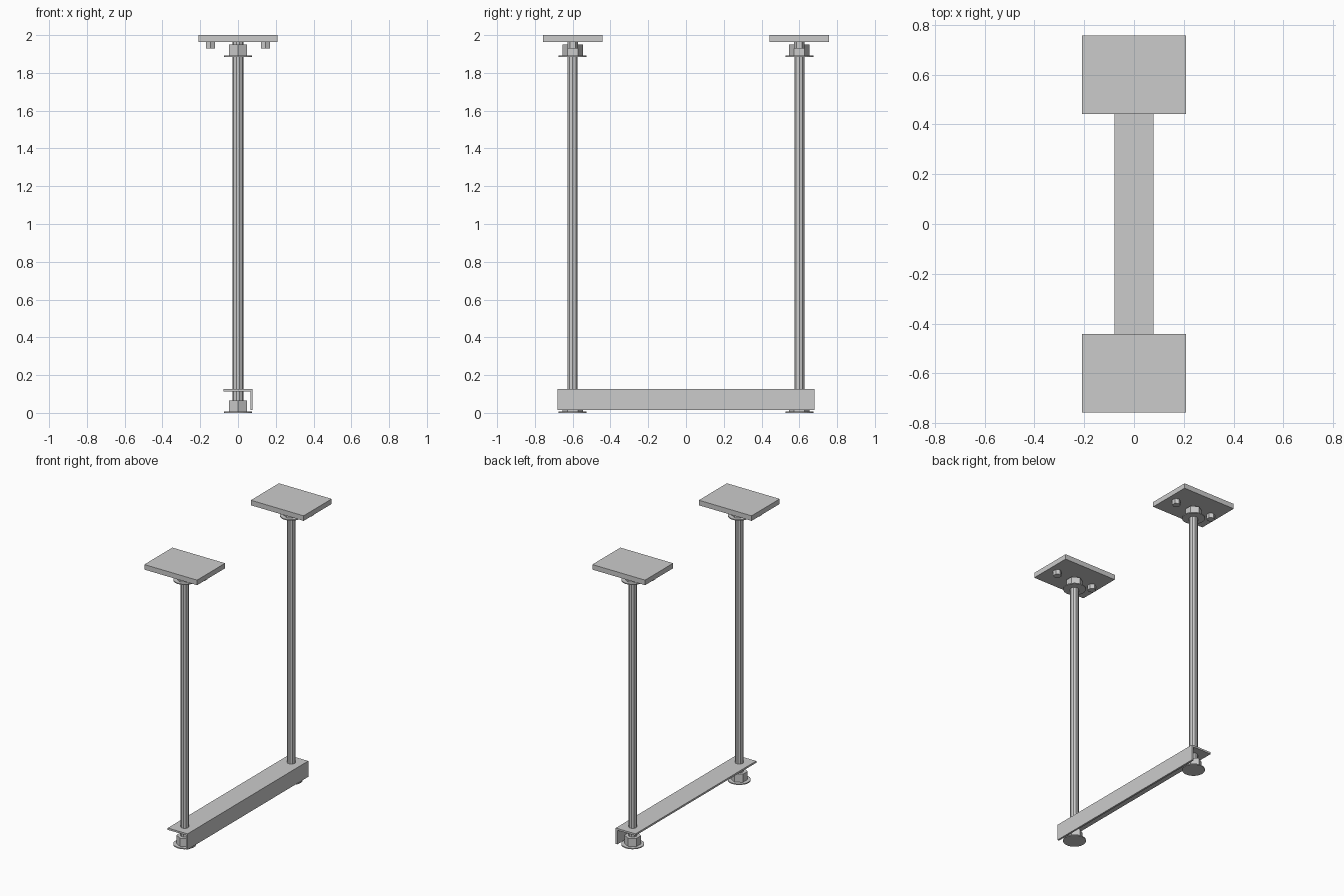
import bpy, bmesh
from math import radians
from mathutils import Matrix

if "Cube" in bpy.data.objects:
    bpy.data.objects.remove(bpy.data.objects["Cube"])


def finish(name, bm):
    bmesh.ops.recalc_face_normals(bm, faces=bm.faces)
    mesh = bpy.data.meshes.new(name)
    bm.to_mesh(mesh)
    bm.free()
    obj = bpy.data.objects.new(name, mesh)
    bpy.context.collection.objects.link(obj)
    return obj


def prism(name, sides, r, x, y, z0, z1, turn=0):
    bm = bmesh.new()
    m = Matrix.Translation((x, y, (z0 + z1) / 2)) @ Matrix.Rotation(radians(turn), 4, 'Z')
    bmesh.ops.create_cone(bm, cap_ends=True, segments=sides, radius1=r, radius2=r,
                          depth=z1 - z0, matrix=m)
    return finish(name, bm)


def box(name, size, centre):
    bm = bmesh.new()
    bmesh.ops.create_cube(bm, size=1, matrix=Matrix.Translation(centre) @ Matrix.Diagonal((*size, 1)))
    return finish(name, bm)


# L-shaped angle bar, extruded along y
profile = [(-0.078, 0.127), (0.078, 0.127), (0.078, 0.014), (0.065, 0.014),
           (0.065, 0.114), (-0.078, 0.114)]
bm = bmesh.new()
face = bm.faces.new([bm.verts.new((x, -0.68, z)) for x, z in profile])
ext = bmesh.ops.extrude_face_region(bm, geom=[face])["geom"]
bmesh.ops.translate(bm, vec=(0, 1.36, 0), verts=[v for v in ext if isinstance(v, bmesh.types.BMVert)])
finish("angle_bar", bm)

# Two hangers, mirrored front to back
for side, y in (("front", -0.6), ("back", 0.6)):
    box(side + "_ceiling_plate", (0.416, 0.316, 0.036), (0, y, 1.982))
    prism(side + "_threaded_rod", 10, 0.028, 0, y, 0.004, 1.966, 90)
    # Flanged nuts at both ends of the rod
    for end, z in (("lower", 0.0), ("upper", 1.884)):
        prism(f"{side}_{end}_washer", 32, 0.074, 0, y, z, z + 0.007)
        prism(f"{side}_{end}_nut", 6, 0.054, 0, y, z + 0.006, z + 0.065)
    # Plate bolts
    for hand, x in (("left", -0.145), ("right", 0.145)):
        prism(f"{side}_{hand}_bolt", 6, 0.028, x, y, 1.93, 1.966)
